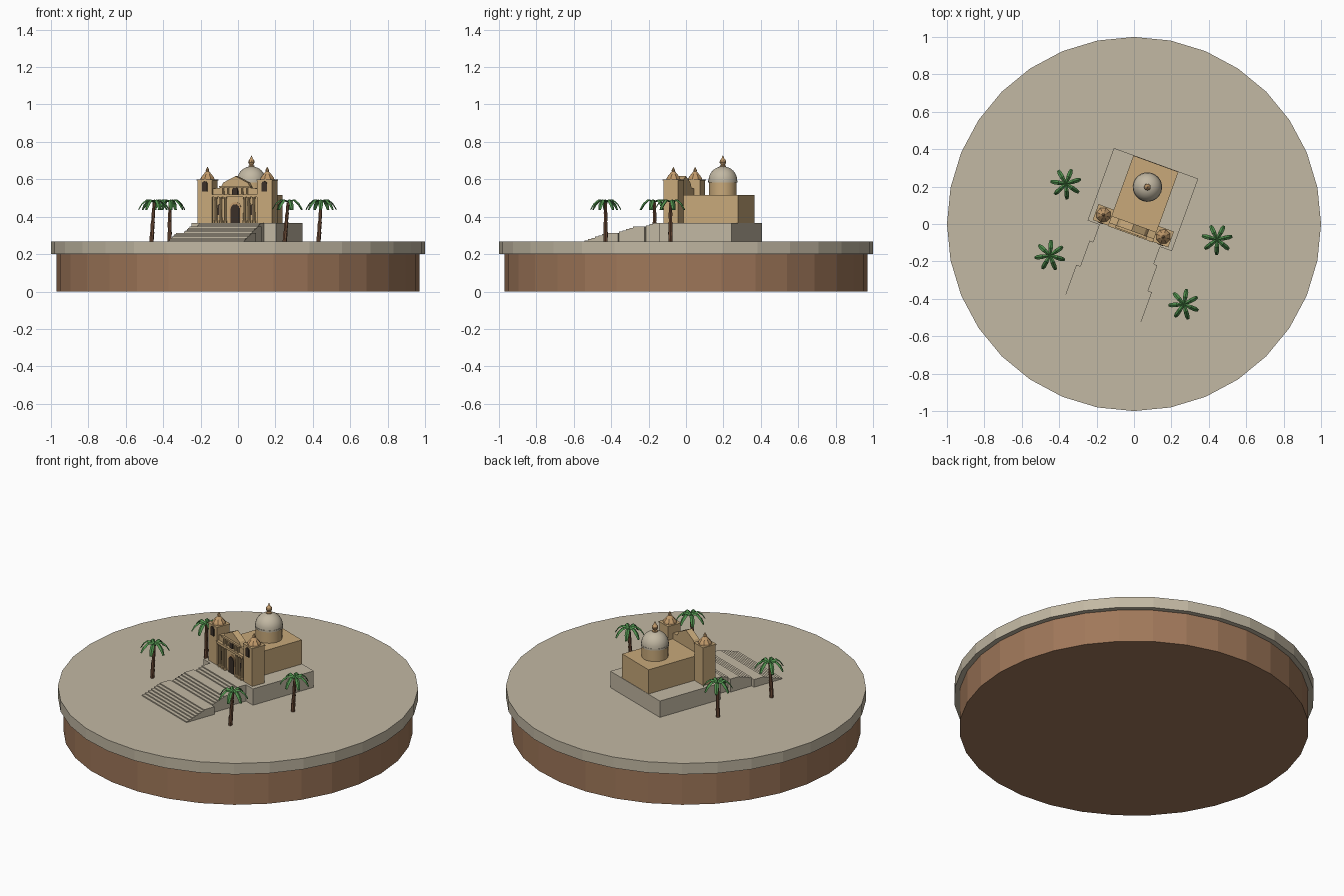
import bpy, bmesh, math
from mathutils import Matrix, Vector

if "Cube" in bpy.data.objects:
    bpy.data.objects.remove(bpy.data.objects["Cube"])


def material(name, hex_code):
    rgb = [int(hex_code[i:i + 2], 16) / 255 for i in (0, 2, 4)]
    col = [c / 12.92 if c < 0.04 else ((c + 0.055) / 1.055) ** 2.4 for c in rgb] + [1]
    m = bpy.data.materials.new(name)
    m.use_nodes = True
    m.diffuse_color = col
    m.node_tree.nodes["Principled BSDF"].inputs["Base Color"].default_value = col
    return m


STONE = material("pale stone", "c2b8a3")
EARTH = material("brown earth", "a0785a")
WALL = material("sandy wall", "c8a97a")
CAP = material("warm clay", "c19a6b")
DARK = material("dark opening", "3a3028")
TRUNK = material("palm trunk", "73503a")
LEAF = material("palm leaf", "4f8f4c")

SITE = Matrix.Rotation(math.radians(-20), 4, "Z")
GROUND, FLOOR = 0.267, 0.367


def finish(name, bm, mat, matrix=SITE, smooth=False):
    bmesh.ops.recalc_face_normals(bm, faces=bm.faces)
    bm.transform(matrix)
    mesh = bpy.data.meshes.new(name)
    bm.to_mesh(mesh)
    bm.free()
    mesh.materials.append(mat)
    ob = bpy.data.objects.new(name, mesh)
    bpy.context.scene.collection.objects.link(ob)
    if smooth:
        bpy.ops.object.select_all(action="DESELECT")
        ob.select_set(True)
        bpy.context.view_layer.objects.active = ob
        bpy.ops.object.shade_smooth_by_angle(angle=math.radians(40))
    return ob


def prism(name, pts, axis, lo, hi, mat):
    """Extrude a profile along x (points are y, z) or y (points are x, z)."""
    bm = bmesh.new()
    place = (lambda p, d: (d, p[0], p[1])) if axis == "x" else (lambda p, d: (p[0], d, p[1]))
    a = [bm.verts.new(place(p, lo)) for p in pts]
    b = [bm.verts.new(place(p, hi)) for p in pts]
    bm.faces.new(a)
    bm.faces.new(b)
    for i in range(len(pts)):
        j = (i + 1) % len(pts)
        bm.faces.new((a[i], a[j], b[j], b[i]))
    return finish(name, bm, mat)


def box(name, x0, x1, y0, y1, z0, z1, mat):
    return prism(name, [(x0, z0), (x1, z0), (x1, z1), (x0, z1)], "y", y0, y1, mat)


def lathe(name, profile, sides, x, y, mat, matrix=SITE, smooth=False):
    """Stack rings given as (radius, z)."""
    bm = bmesh.new()
    rings = []
    for r, z in profile:
        angles = [2 * math.pi * k / sides for k in range(sides)]
        rings.append([bm.verts.new((x + r * math.cos(t), y + r * math.sin(t), z)) for t in angles])
    for a, b in zip(rings, rings[1:]):
        for k in range(sides):
            n = (k + 1) % sides
            bm.faces.new((a[k], a[n], b[n], b[k]))
    bm.faces.new(rings[0])
    bm.faces.new(rings[-1])
    return finish(name, bm, mat, matrix, smooth)


def arch(name, x, width, z0, z1, y, mat, depth=0.006):
    """Round-headed plate standing just proud of a wall."""
    r = width / 2
    head = [(x + r * math.cos(math.pi * i / 8), z1 - r + r * math.sin(math.pi * i / 8))
            for i in range(9)]
    return prism(name, [(x - r, z0), (x + r, z0)] + head, "y", y - depth, y + 0.002, mat)


# Round base
world = Matrix()
lathe("earth_base", [(0.97, 0), (0.97, 0.2)], 32, 0, 0, EARTH, world)
lathe("ground_disc", [(1, 0.2), (1, GROUND)], 32, 0, 0, STONE, world)

# Terrace and three narrowing flights of steps
box("terrace", -0.24, 0.24, -0.067, 0.345, GROUND, FLOOR, STONE)
y, z = -0.5, GROUND
rise = (FLOOR - GROUND) / 15
for n, (half, count, end) in enumerate([(0.215, 7, -0.31), (0.193, 5, -0.165), (0.173, 3, -0.06)]):
    pts = [(y, GROUND)]
    for s in range(count):
        z += rise
        pts += [(y, z), (y + 0.02, z)]
        y += 0.02
    pts[-1] = (end, z)
    pts.append((end, GROUND))
    prism(f"stair_flight_{n + 1}", pts, "x", -half, half, STONE)
    y = end

# Nave
box("nave", -0.128, 0.128, -0.02, 0.343, FLOOR, 0.515, WALL)

# Facade with stepped gable, cornices and openings
front = -0.04
half_gable = [(0.13, FLOOR), (0.13, 0.55), (0.085, 0.555), (0.07, 0.582), (0, 0.617)]
gable = half_gable + [(-px, pz) for px, pz in reversed(half_gable[:-1])]
prism("facade", gable, "y", front, 0.0, WALL)
box("lower_cornice", -0.128, 0.128, front - 0.018, front, 0.505, 0.519, WALL)
box("upper_cornice", -0.09, 0.09, front - 0.012, front, 0.556, 0.565, WALL)
arch("door_surround", 0, 0.066, FLOOR, 0.478, front, CAP, 0.004)
arch("door", 0, 0.048, FLOOR, 0.466, front, DARK, 0.008)
arch("gable_window", 0, 0.032, 0.519, 0.557, front, DARK, 0.008)

for side, sx in (("left", 1), ("right", -1)):
    # Columns on the two storeys
    for i, cx in enumerate((0.055, 0.08, 0.108)):
        lathe(f"{side}_column_{i + 1}",
              [(0.011, FLOOR), (0.011, 0.378), (0.008, 0.381), (0.007, 0.493), (0.011, 0.506)],
              8, sx * cx, front - 0.008, WALL)
    for i, cx in enumerate((0.04, 0.068)):
        lathe(f"{side}_upper_column_{i + 1}", [(0.007, 0.519), (0.006, 0.557)],
              8, sx * cx, front - 0.006, WALL)
    arch(f"{side}_niche", sx * 0.094, 0.014, 0.41, 0.465, front, DARK)

    # Bell tower
    tx, ty, h = sx * 0.17, -0.01, 0.042
    box(f"{side}_tower", tx - h, tx + h, ty - h, ty + h, FLOOR, 0.595, WALL)
    box(f"{side}_tower_ledge", tx - h - 0.003, tx + h + 0.003, ty - h - 0.003, ty + h + 0.003,
        0.593, 0.6, WALL)
    arch(f"{side}_tower_window", tx, 0.03, 0.535, 0.59, ty - h, DARK)
    lathe(f"{side}_tower_cap", [(0.04, 0.6), (0.037, 0.61), (0.022, 0.628), (0.009, 0.643),
                                (0.01, 0.649), (0.001, 0.666)], 8, tx, ty, CAP)

# Drum, dome and finial
dy = 0.21
lathe("dome_drum", [(0.074, 0.515), (0.074, 0.588)], 24, 0, dy, WALL, smooth=True)
lathe("dome_ring", [(0.079, 0.584), (0.079, 0.594)], 24, 0, dy, STONE, smooth=True)
dome = [(0.077 * math.cos(a), 0.594 + 0.075 * math.sin(a))
        for a in (math.pi / 2 * i / 8.2 for i in range(9))]
lathe("dome", dome, 24, 0, dy, STONE, smooth=True)
lathe("dome_finial", [(0.017, 0.662), (0.017, 0.672), (0.01, 0.676), (0.018, 0.69),
                      (0.016, 0.7), (0.007, 0.712), (0.001, 0.727)], 10, 0, dy, CAP)


def palm(n, x, y, lean, turn):
    # Segmented leaning trunk
    top = 0.475
    shear = Matrix.Shear("XY", 4, (lean / (top - GROUND), 0))
    steps = 4
    profile = []
    for i in range(steps):
        z0 = (top - GROUND) * i / steps
        r = 0.0125 - 0.0012 * i
        profile += [(r - 0.001, z0), (r, z0 + (top - GROUND) / steps)]
    lathe(f"palm_{n}_trunk", profile, 7, 0, 0, TRUNK,
          Matrix.Translation((x - lean, y, GROUND)) @ shear)
    # Drooping fronds
    bm = bmesh.new()
    for k in range(7):
        spin = Matrix.Rotation(turn + 2 * math.pi * k / 7, 3, "Z")
        rows = []
        for r, w, z in ((0, 0.006, 0.008), (0.04, 0.012, 0.015), (0.066, 0.012, -0.006),
                        (0.083, 0.007, -0.034)):
            ring = ((r, -w, z - 0.005), (r, 0, z + 0.003), (r, w, z - 0.005), (r, 0, z - 0.004))
            rows.append([bm.verts.new(spin @ Vector(p)) for p in ring])
        for a, b in zip(rows, rows[1:]):
            for i in range(4):
                j = (i + 1) % 4
                bm.faces.new((a[i], a[j], b[j], b[i]))
        bm.faces.new(rows[0])
        bm.faces.new(rows[-1])
    finish(f"palm_{n}_fronds", bm, LEAF, Matrix.Translation((x, y, top)))


for n, spec in enumerate([(-0.364, 0.215, 0.003, 0.3), (-0.449, -0.168, 0.014, 0.6),
                          (0.444, -0.083, 0.014, 0.2), (0.267, -0.43, 0.018, 0.5)]):
    palm(n + 1, *spec)
